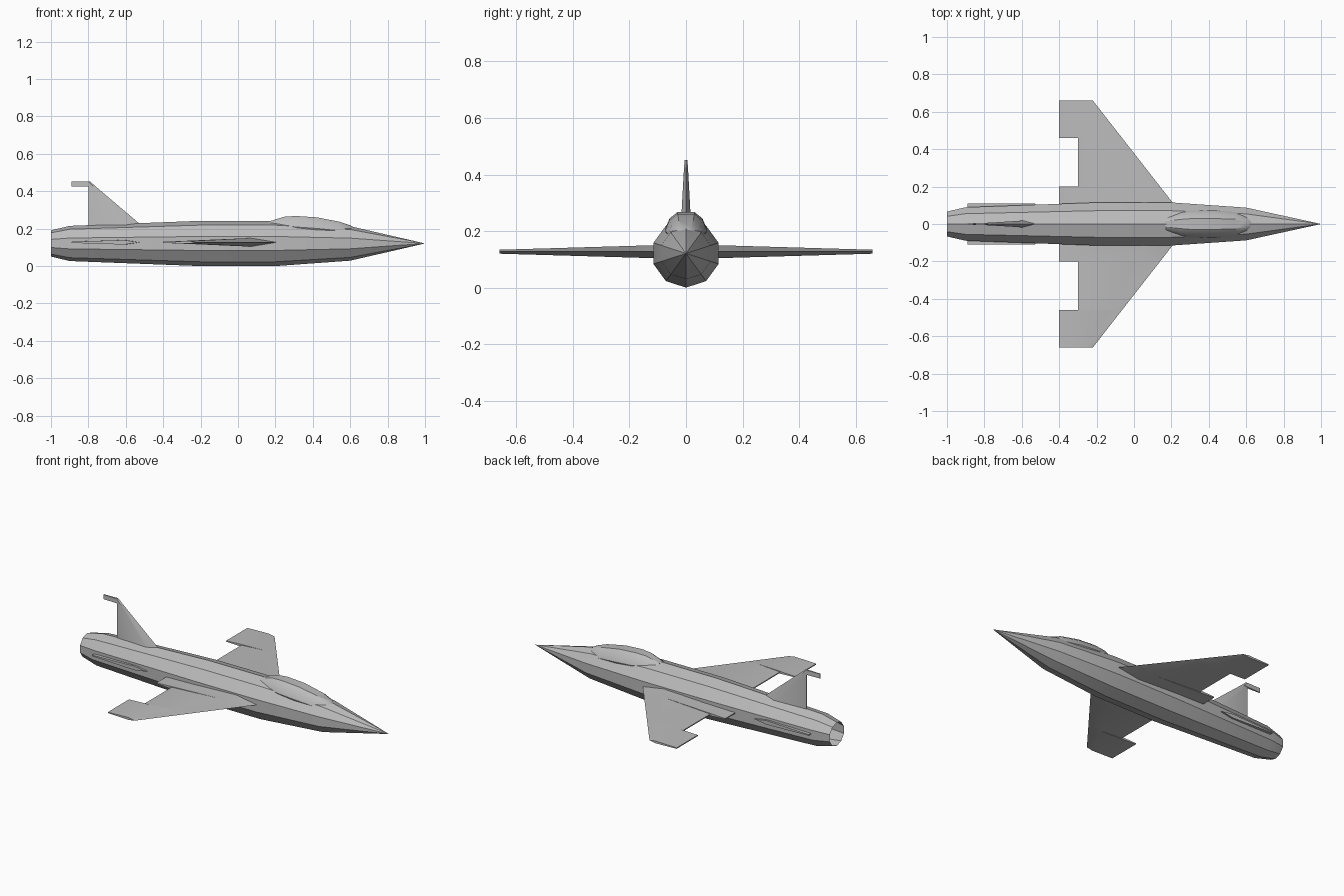
import bpy, bmesh, math
from math import radians, sin, cos

cube = bpy.data.objects.get("Cube")
if cube:
    bpy.data.objects.remove(cube, do_unlink=True)

AXIS = 0.121  # height of the fuselage centre line

grey = bpy.data.materials.new("light_grey")
grey.use_nodes = True
grey.diffuse_color = (0.5, 0.5, 0.5, 1)
grey.node_tree.nodes["Principled BSDF"].inputs["Base Color"].default_value = (0.5, 0.5, 0.5, 1)


def loft(name, rings, caps=True):
    """Skin a list of equal-length point rings; one-point rings become tips."""
    bm = bmesh.new()
    loops = [[bm.verts.new(p) for p in ring] for ring in rings]
    for a, b in zip(loops, loops[1:]):
        n = max(len(a), len(b))
        for i in range(n):
            j = (i + 1) % n
            if len(b) == 1:
                bm.faces.new((a[i], a[j], b[0]))
            else:
                bm.faces.new((a[i], a[j], b[j], b[i]))
    if caps:
        for ring in (loops[0], loops[-1]):
            if len(ring) > 2:
                bm.faces.new(ring)
    bmesh.ops.recalc_face_normals(bm, faces=bm.faces)
    mesh = bpy.data.meshes.new(name)
    bm.to_mesh(mesh)
    bm.free()
    obj = bpy.data.objects.new(name, mesh)
    bpy.context.collection.objects.link(obj)
    mesh.materials.append(grey)
    bpy.ops.object.select_all(action="DESELECT")
    obj.select_set(True)
    bpy.context.view_layer.objects.active = obj
    bpy.ops.object.shade_smooth_by_angle(angle=radians(30))
    return obj


def blade(name, stations, place):
    """Wedge-section blade: stations are (span, nose, ridge, tail, half thickness)."""
    rings = []
    for span, nose, ridge, tail, t in stations:
        section = [(nose, 0), (ridge, t), (tail, 0.003), (tail, -0.003), (ridge, -t)]
        rings.append([place(x, span, h) for x, h in section])
    return loft(name, rings)


# Ten-sided fuselage shell, open at the exhaust
hull = [(-1, 0.07), (-0.9, 0.094), (-0.2, 0.121), (0.2, 0.121), (0.6, 0.092)]
rings = [[(x, r * sin(radians(36 * k)), AXIS + r * cos(radians(36 * k)))
          for k in range(10)] for x, r in hull]
loft("fuselage", rings + [[(1, 0, AXIS)]], caps=False)

# Canopy: stations are (x, base height, top height, half width)
canopy = [(0.25, 0.205, 0.269, 0.062), (0.31, 0.198, 0.273, 0.073),
          (0.42, 0.19, 0.266, 0.074), (0.54, 0.18, 0.242, 0.064)]
arc = [(-0.85, -0.25), (-1, 0.15), (-0.8, 0.62), (-0.4, 0.93),
       (0.4, 0.93), (0.8, 0.62), (1, 0.15), (0.85, -0.25)]
rings = [[(x, w * u, lo + (hi - lo) * v) for u, v in arc] for x, lo, hi, w in canopy]
rings.insert(0, [(0.165, 0.035 * u, 0.22 + 0.02 * v) for u, v in arc])
loft("canopy", rings + [[(0.6, 0.042 * u, 0.185 + 0.035 * v) for u, v in arc],
                        [(0.645, 0, 0.196)]])


# Wings with a notched trailing edge, and short side strakes at the tail
def wing_station(y, tail):
    f = (y - 0.11) / 0.55
    return (y, 0.21 - 0.43 * f, 0.07 - 0.33 * f, tail, 0.023 - 0.016 * f)


wing = [wing_station(y, tail) for y, tail in
        [(0.05, -0.4), (0.2, -0.4), (0.2, -0.3), (0.46, -0.3), (0.46, -0.4), (0.66, -0.4)]]
strake = [(0.04, -0.48, -0.58, -0.89, 0.015), (0.11, -0.53, -0.61, -0.89, 0.012)]

for side, s in (("left", 1), ("right", -1)):
    def flat(x, span, h, s=s):
        return (x, s * span, 0.127 + h)
    blade(side + "_wing", wing, flat)
    blade(side + "_tail_strake", strake, flat)

# Tail fin with a rearward tip
fin = [(0.17, -0.46, -0.55, -0.8, 0.021), (0.425, -0.76, -0.773, -0.8, 0.007),
       (0.425, -0.76, -0.773, -0.89, 0.007), (0.452, -0.79, -0.8, -0.89, 0.005)]
blade("tail_fin", fin, lambda x, span, h: (x, h, span))
